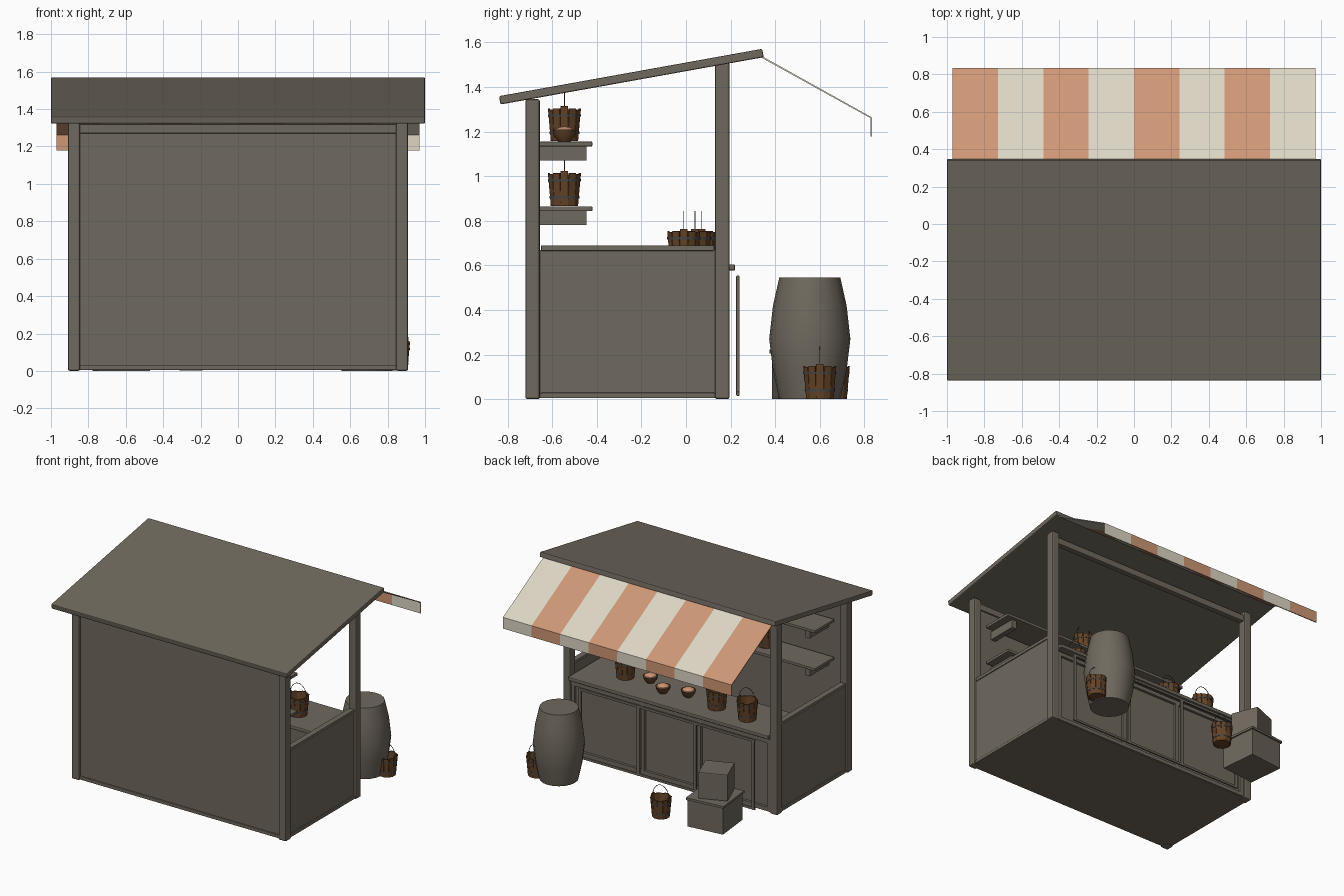
import bpy, bmesh, math
from mathutils import Matrix, Vector

if "Cube" in bpy.data.objects:
    bpy.data.objects.remove(bpy.data.objects["Cube"], do_unlink=True)


def material(name, rgb):
    m = bpy.data.materials.new(name)
    m.use_nodes = True
    m.diffuse_color = (*rgb, 1)
    m.node_tree.nodes["Principled BSDF"].inputs["Base Color"].default_value = (*rgb, 1)
    return m


WOOD = material("weathered wood", (0.16, 0.142, 0.112))
CREAM = material("cream cloth", (0.72, 0.67, 0.55))
PEACH = material("peach cloth", (0.62, 0.31, 0.18))
BROWN = material("brown staves", (0.13, 0.058, 0.02))
IRON = material("dark iron", (0.06, 0.058, 0.055))


def finish(name, bm, mats, smooth=False):
    bmesh.ops.recalc_face_normals(bm, faces=bm.faces)
    me = bpy.data.meshes.new(name)
    bm.to_mesh(me)
    bm.free()
    for m in mats:
        me.materials.append(m)
    ob = bpy.data.objects.new(name, me)
    bpy.context.collection.objects.link(ob)
    if smooth:
        bpy.ops.object.select_all(action='DESELECT')
        ob.select_set(True)
        bpy.context.view_layer.objects.active = ob
        bpy.ops.object.shade_smooth_by_angle(angle=math.radians(35))
    return ob


def box(name, x, y, z, mat=WOOD, bevel=0.0, turn=0.0):
    """Box from (low, high) pairs, optionally turned about its own vertical axis."""
    bm = bmesh.new()
    lo, hi = zip(x, y, z)
    size = [b - a for a, b in zip(lo, hi)]
    bmesh.ops.create_cube(bm, size=1, matrix=Matrix.Diagonal((*size, 1)))
    ob = finish(name, bm, [mat])
    ob.location = [(a + b) / 2 for a, b in zip(lo, hi)]
    ob.rotation_euler.z = math.radians(turn)
    if bevel:
        mod = ob.modifiers.new("soft edges", 'BEVEL')
        mod.width, mod.segments = bevel, 2
    return ob


def lathe(bm, profile, sides, mat=0, closed=False):
    """Spin (radius, height) points round the z axis."""
    rings = [[bm.verts.new((r * math.cos(t), r * math.sin(t), z))
              for t in (2 * math.pi * i / sides for i in range(sides))] for r, z in profile]
    pairs = list(zip(rings, rings[1:]))
    if closed:
        pairs.append((rings[-1], rings[0]))
    faces = [bm.faces.new((a[i], a[(i + 1) % sides], b[(i + 1) % sides], b[i]))
             for a, b in pairs for i in range(sides)]
    if not closed:
        faces += [bm.faces.new(rings[0]), bm.faces.new(rings[-1])]
    for f in faces:
        f.material_index = mat


# Floor, posts and walls
box("floor", (-0.9, 0.9), (-0.7, 0.18), (0.005, 0.025))
for side, s in (("left", 1), ("right", -1)):
    px = sorted((s * 0.845, s * 0.91))
    box(side + "_wall_post", px, (-0.72, -0.655), (0, 1.345), bevel=0.01)
    box(side + "_counter_post", px, (0.13, 0.195), (0, 1.51), bevel=0.01)
    box(side + "_side_panel", sorted((s * 0.862, s * 0.893)), (-0.655, 0.13), (0.01, 0.67))
    for part, z in (("top", (0.665, 0.69)), ("bottom", (0.005, 0.03))):
        box(f"{side}_side_{part}_rail", sorted((s * 0.855, s * 0.9)), (-0.65, 0.127), z, bevel=0.004)
box("wall_panel", (-0.85, 0.85), (-0.7, -0.675), (0.02, 1.3))
box("wall_top_rail", (-0.85, 0.85), (-0.71, -0.665), (1.27, 1.32), bevel=0.006)
box("wall_bottom_rail", (-0.85, 0.85), (-0.71, -0.665), (0.005, 0.03), bevel=0.004)
box("counter_side_beam", (-0.85, 0.85), (0.14, 0.185), (1.43, 1.48), bevel=0.006)

# Sloping roof
eave, ridge = Vector((0, -0.835, 1.34)), Vector((0, 0.345, 1.552))
slope = ridge - eave
roof = box("roof", (-1, 1), (-slope.length / 2, slope.length / 2), (-0.019, 0.019), bevel=0.006)
roof.location = (eave + ridge) / 2
roof.rotation_euler.x = math.atan2(slope.z, slope.y)

# Striped awning with hanging valance
bm = bmesh.new()
STRIPES, HALF = 8, 0.97
edge = [(0.335, 1.537), (0.83, 1.262), (0.83, 1.178)]
cols = [[bm.verts.new((-HALF + 2 * HALF * i / STRIPES, y, z)) for y, z in edge]
        for i in range(STRIPES + 1)]
for i, (a, b) in enumerate(zip(cols, cols[1:])):
    for j in range(2):
        bm.faces.new((a[j], b[j], b[j + 1], a[j + 1])).material_index = i % 2
awning = finish("awning", bm, [PEACH, CREAM])
mod = awning.modifiers.new("cloth thickness", 'SOLIDIFY')
mod.thickness, mod.offset = 0.007, 0

# Counter with framed facing
box("counter_top", (-0.85, 0.85), (-0.19, 0.22), (0.577, 0.605), bevel=0.006)
box("counter_facing", (-0.85, 0.85), (0.14, 0.165), (0.02, 0.58))
for i, x in enumerate((-0.83, -0.24, 0.24, 0.83)):
    box(f"facing_stile_{i + 1}", (x - 0.014, x + 0.014), (0.16, 0.185), (0.03, 0.56))
for part, z in (("top", 0.545), ("bottom", 0.025)):
    box(f"facing_{part}_rail", (-0.845, 0.845), (0.16, 0.185), (z - 0.014, z + 0.014))
    box(f"frame_{part}_bar", (-0.75, 0.75), (0.225, 0.24), (z - 0.009, z + 0.009), bevel=0.004)
for i, x in enumerate((-0.735, -0.24, 0.24, 0.735)):
    box(f"frame_upright_{i + 1}", (x - 0.012, x + 0.012), (0.225, 0.24), (0.015, 0.553), bevel=0.004)

# Wall shelves on brackets
for part, z in (("lower", 0.865), ("upper", 1.155)):
    box(part + "_shelf", (-0.8, 0.8), (-0.655, -0.42), (z - 0.022, z), bevel=0.004)
    for side, x in (("left", 0.72), ("right", -0.72)):
        box(f"{part}_{side}_bracket", (x - 0.02, x + 0.02), (-0.675, -0.445), (z - 0.085, z - 0.02))

# Barrel
bm = bmesh.new()
lathe(bm, [(0.137, 0.0), (0.165, 0.13), (0.182, 0.27), (0.165, 0.42), (0.137, 0.545)], 20)
barrel = finish("barrel", bm, [WOOD], smooth=True)
barrel.location = (0.69, 0.555, 0)

# Crates
box("large_crate", (-0.765, -0.485), (0.4, 0.68), (0, 0.205), turn=6)
box("large_crate_lid", (-0.775, -0.475), (0.39, 0.69), (0.205, 0.222), turn=6)
box("small_crate", (-0.735, -0.525), (0.425, 0.635), (0.222, 0.425), turn=22, bevel=0.006)


def bucket_mesh():
    """Tapered staves, two tall ears, two hoops and a wire handle."""
    bm = bmesh.new()
    staves = 12
    for i in range(staves):
        ear = i % (staves // 2) == 0
        h = 0.157 if ear else 0.143 + 0.004 * (i % 2)
        turn = Matrix.Rotation(2 * math.pi * i / staves, 4, 'Z')
        tilt = Matrix.Rotation(0.09, 4, 'Y')
        place = turn @ Matrix.Translation((0.056, 0, 0.002)) @ tilt
        shape = Matrix.Translation((0, 0, h / 2)) @ Matrix.Diagonal((0.01, 0.034, h, 1))
        bmesh.ops.create_cube(bm, size=1, matrix=place @ shape)
    lathe(bm, [(0.052, 0.006), (0.055, 0.02)], staves)
    for z in (0.035, 0.112):
        r = 0.064 + 0.09 * z
        lathe(bm, [(r - 0.006, z), (r, z), (r, z + 0.01), (r - 0.006, z + 0.01)], 24, 1, True)
    arc = [Vector((0.07 * math.cos(t), 0, 0.143 + 0.095 * math.sin(t)))
           for t in (math.pi * k / 12 for k in range(13))]
    for a, b in zip(arc, arc[1:]):
        d = b - a
        at = Matrix.Translation((a + b) / 2) @ d.to_track_quat('Z', 'Y').to_matrix().to_4x4()
        new = bmesh.ops.create_cube(bm, size=1, matrix=at @ Matrix.Diagonal((0.003, 0.003, d.length, 1)))
        for f in {f for v in new["verts"] for f in v.link_faces}:
            f.material_index = 1
    return finish("bucket", bm, [BROWN, IRON])


def bowl_mesh():
    """Small wooden bowl heaped with goods."""
    bm = bmesh.new()
    lathe(bm, [(0.028, 0), (0.047, 0.025), (0.054, 0.05), (0.047, 0.05), (0.04, 0.03)], 12)
    lathe(bm, [(0.047, 0.042), (0.042, 0.055), (0.025, 0.064), (0.006, 0.067)], 12, 1)
    return finish("bowl", bm, [BROWN, PEACH], smooth=True)


def scatter(first, spots):
    for i, spot in enumerate(spots):
        ob = first if i == 0 else first.copy()
        if i:
            bpy.context.collection.objects.link(ob)
        ob.name = f"{first.name.split('_')[0]}_{i + 1}"
        ob.location = spot


# Buckets and bowls on the ground, counter and shelves
TOP = 0.605
scatter(bucket_mesh(), [(0.845, 0.6, 0), (-0.25, 0.66, 0), (0.52, -0.01, TOP), (-0.29, 0.04, TOP),
                        (-0.57, 0.07, TOP), (0, -0.545, 1.155), (-0.3, -0.545, 0.865)])
scatter(bowl_mesh(), [(-0.02, 0, TOP), (0.16, 0.05, TOP), (0.33, -0.04, TOP), (0.13, -0.545, 1.155)])
